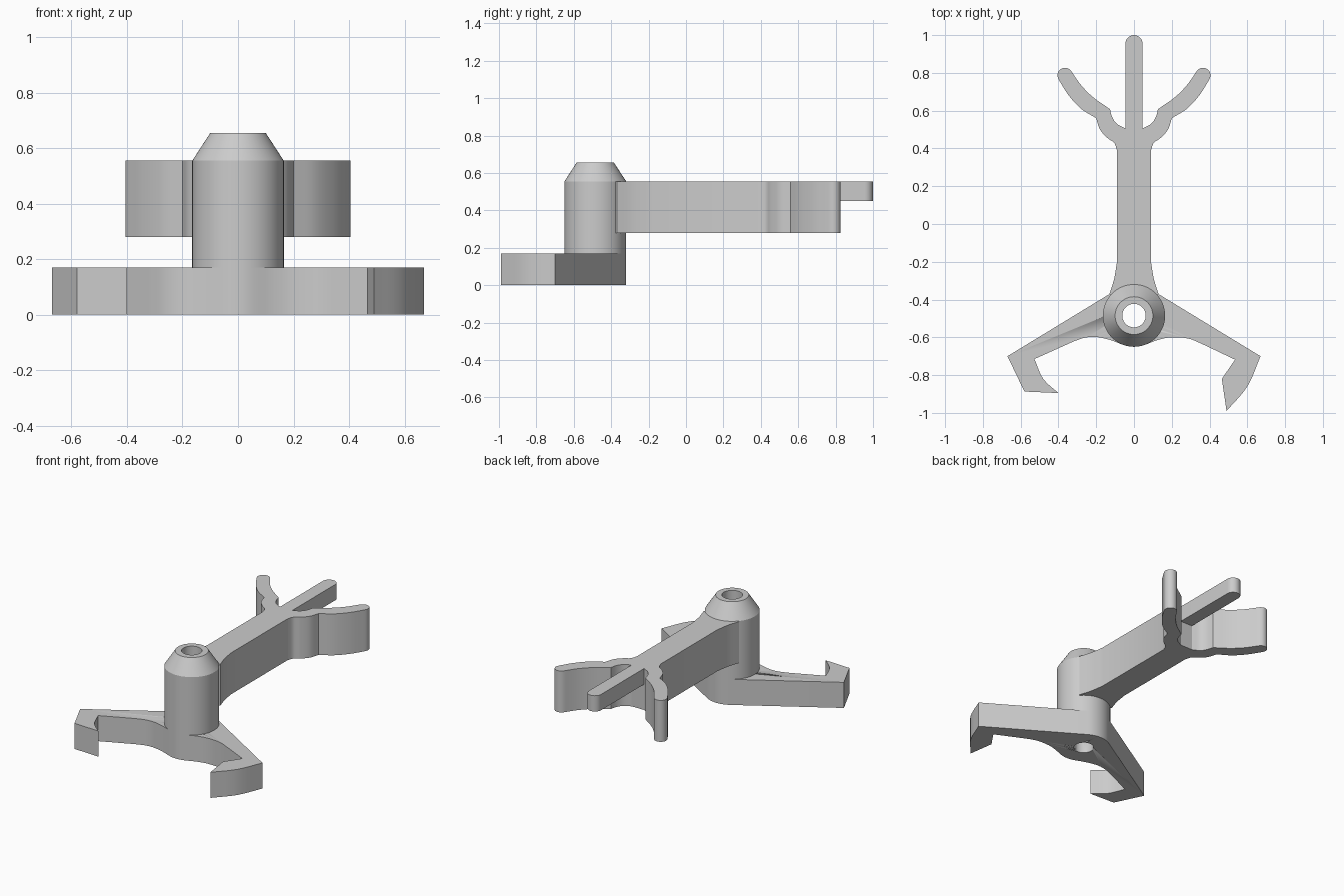
import bpy, bmesh
from math import cos, sin, radians
from mathutils import Vector

if "Cube" in bpy.data.objects:
    bpy.data.objects.remove(bpy.data.objects["Cube"])

HUB_Y, HUB_R, BORE_R = -0.485, 0.165, 0.062
SEGMENTS = 64

grey = bpy.data.materials.new("light grey")
grey.use_nodes = True
grey.diffuse_color = (0.6, 0.6, 0.6, 1)
grey.node_tree.nodes["Principled BSDF"].inputs["Base Color"].default_value = (0.6, 0.6, 0.6, 1)


def arc(cx, cy, r, start, end, steps=16):
    angles = [radians(start + (end - start) * i / steps) for i in range(steps + 1)]
    return [(cx + r * cos(a), cy + r * sin(a)) for a in angles]


def curve(points, steps=5):
    """Smooth line through the points."""
    p = [Vector(q) for q in points]
    p = [2 * p[0] - p[1]] + p + [2 * p[-1] - p[-2]]
    out = []
    for a, b, c, d in zip(p, p[1:], p[2:], p[3:]):
        for i in range(steps):
            t = i / steps
            v = 0.5 * (2 * b + (c - a) * t + (2 * a - 5 * b + 4 * c - d) * t ** 2
                       + (3 * b - a - 3 * c + d) * t ** 3)
            out.append(tuple(v))
    return out + [tuple(p[-2])]


def mirrored(points):
    return [(-x, y) for x, y in reversed(points)]


def finish(name, bm):
    bmesh.ops.remove_doubles(bm, verts=bm.verts, dist=1e-4)
    bmesh.ops.recalc_face_normals(bm, faces=bm.faces)
    mesh = bpy.data.meshes.new(name)
    bm.to_mesh(mesh)
    bm.free()
    mesh.materials.append(grey)
    obj = bpy.data.objects.new(name, mesh)
    bpy.context.collection.objects.link(obj)
    bpy.ops.object.select_all(action="DESELECT")
    obj.select_set(True)
    bpy.context.view_layer.objects.active = obj
    bpy.ops.object.shade_smooth_by_angle(angle=radians(25))
    return obj


def plate(name, outline, bottom, top):
    """Outline extruded straight up."""
    bm = bmesh.new()
    face = bm.faces.new([bm.verts.new((x, y, bottom)) for x, y in outline])
    up = bmesh.ops.extrude_face_region(bm, geom=[face])
    verts = [g for g in up["geom"] if isinstance(g, bmesh.types.BMVert)]
    bmesh.ops.translate(bm, verts=verts, vec=(0, 0, top - bottom))
    return finish(name, bm)


def lathe(name, profile, y):
    """Closed (radius, z) profile turned around a vertical axis."""
    bm = bmesh.new()
    verts = [bm.verts.new((r, y, z)) for r, z in profile]
    edges = [bm.edges.new((a, b)) for a, b in zip(verts, verts[1:] + verts[:1])]
    bmesh.ops.spin(bm, geom=verts + edges, cent=(0, y, 0), axis=(0, 0, 1),
                   angle=radians(360), steps=SEGMENTS)
    return finish(name, bm)


# Base: two hooked legs wrapping the hub
right_leg = (curve([(0.065, -0.637), (0.13, -0.613), (0.2, -0.6), (0.29, -0.607), (0.375, -0.642)])
             + [(0.535, -0.718), (0.465, -0.82)]
             + curve([(0.49, -0.99), (0.60, -0.86), (0.67, -0.70)]))
left_leg = ([(-0.67, -0.70), (-0.58, -0.887)]
            + curve([(-0.40, -0.895), (-0.48, -0.82), (-0.527, -0.715)])
            + curve([(-0.32, -0.622), (-0.26, -0.602), (-0.2, -0.598), (-0.13, -0.613), (-0.065, -0.637)]))
base = plate("hooked_base",
             right_leg + arc(0, HUB_Y, HUB_R, 58.7, 121.3) + left_leg
             + arc(0, HUB_Y, HUB_R, 247, 293)[1:-1], 0, 0.17)

# Bore through the base
cutter = lathe("bore_cutter", [(0.0, -0.1), (BORE_R, -0.1), (BORE_R, 0.3), (0.0, 0.3)], HUB_Y)
cutter.hide_render = True
cutter.hide_viewport = True
bore = base.modifiers.new("bore", "BOOLEAN")
bore.object = cutter
bore.operation = "DIFFERENCE"
bore.solver = "EXACT"

# Hub: hollow post with a tapered top
lathe("hub_post", [(BORE_R, 0.17), (HUB_R, 0.17), (HUB_R, 0.555), (0.1, 0.655), (BORE_R, 0.655)], HUB_Y)

# Arm with flared root and two wavy outer prongs
side = (curve([(0.13, -0.37), (0.105, -0.29), (0.09, -0.2)])
        + curve([(0.09, 0.39), (0.105, 0.43), (0.14, 0.455), (0.18, 0.5), (0.2, 0.56)])
        + curve([(0.2, 0.56), (0.28, 0.61), (0.345, 0.68), (0.395, 0.758)])
        + arc(0.365, 0.787, 0.04, -30, 135)
        + curve([(0.335, 0.814), (0.28, 0.735), (0.215, 0.67), (0.127, 0.608)])
        + curve([(0.127, 0.608), (0.115, 0.565), (0.09, 0.53), (0.045, 0.505)]))
outline = [(0.1, -0.4)] + side + mirrored(side) + [(-0.1, -0.4)]
clean = [p for i, p in enumerate(outline) if (Vector(p) - Vector(outline[i - 1])).length > 1e-3]
plate("forked_arm", clean, 0.28, 0.555)

# Thin straight middle prong
plate("middle_prong", [(-0.045, 0.505), (0.045, 0.505)] + arc(0, 0.955, 0.045, 0, 180), 0.45, 0.555)
